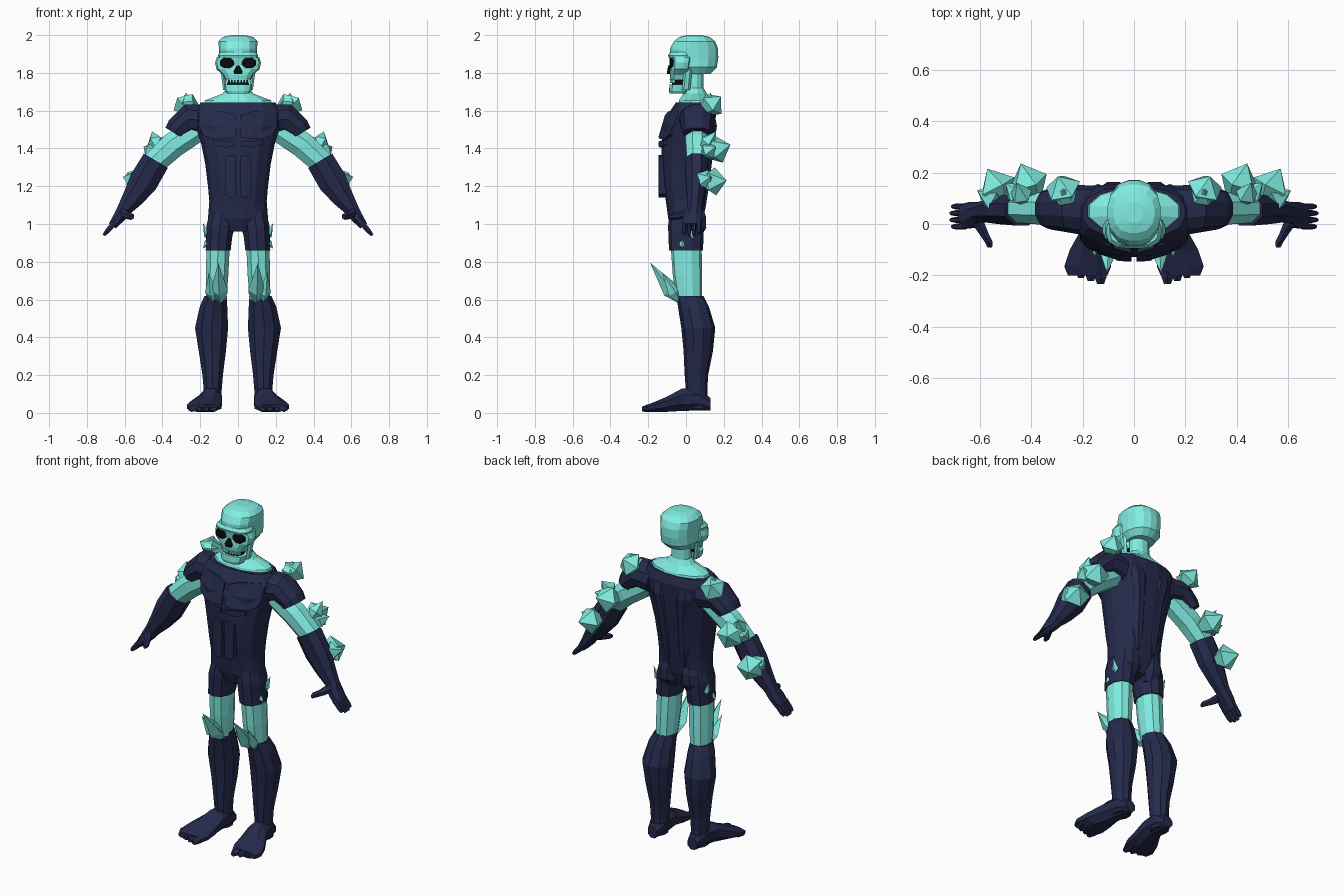
import bpy, bmesh, math
from mathutils import Vector


def material(name, col):
    m = bpy.data.materials.new(name)
    m.diffuse_color = (*col, 1)
    return m


TEAL = material("teal", (0.22, 0.85, 0.76))
NAVY = material("navy", (0.018, 0.023, 0.07))
BLACK = material("black", (0.003, 0.003, 0.004))


def finish(name, bm, mat, mirror):
    bmesh.ops.recalc_face_normals(bm, faces=bm.faces)
    me = bpy.data.meshes.new(name)
    bm.to_mesh(me)
    bm.free()
    me.materials.append(mat)
    ob = bpy.data.objects.new(name, me)
    bpy.context.collection.objects.link(ob)
    if mirror:
        mod = ob.modifiers.new("mirror", 'MIRROR')
        mod.use_mirror_merge = False
    return ob


def loft(name, secs, mat, n=8, frame='z', power=2.0, mirror=True):
    """Rings (x, y, z, ru, rv); frame z = level, y = upright, arm = follows path."""
    bm = bmesh.new()
    rings = []
    pts = [Vector(s[:3]) for s in secs]
    for i, s in enumerate(secs):
        u, v = Vector((1, 0, 0)), Vector((0, 1, 0))
        if frame == 'y':
            v = Vector((0, 0, 1))
        if frame == 'arm':
            t = pts[min(i + 1, len(pts) - 1)] - pts[max(i - 1, 0)]
            u = v.cross(t).normalized()
        ring = []
        for k in range(n):
            a = 2 * math.pi * (k + 0.5) / n
            c, d = math.cos(a), math.sin(a)
            f = (abs(c) ** power + abs(d) ** power) ** (-1 / power)
            ring.append(bm.verts.new(pts[i] + u * (s[3] * c * f) + v * (s[4] * d * f)))
        rings.append(ring)
    for a, b in zip(rings, rings[1:]):
        for k in range(n):
            j = (k + 1) % n
            bm.faces.new((a[k], a[j], b[j], b[k]))
    bm.faces.new(rings[0])
    bm.faces.new(rings[-1])
    return finish(name, bm, mat, mirror)


def crystal(name, base, tip, r, at=0.45, n=5, mat=TEAL):
    """Two pyramids sharing a ring."""
    bm = bmesh.new()
    base, tip = Vector(base), Vector(tip)
    q = (tip - base).to_track_quat('Z', 'Y')
    mid = base.lerp(tip, at)
    a, b = bm.verts.new(base), bm.verts.new(tip)
    ring = [bm.verts.new(mid + q @ Vector((r * math.cos(k * math.tau / n),
                                           r * math.sin(k * math.tau / n), 0))) for k in range(n)]
    for k in range(n):
        for e in (a, b):
            bm.faces.new((ring[k], ring[(k + 1) % n], e))
    return finish(name, bm, mat, True)


def plate(name, cols, yfun, thick, mat):
    """Curved armour plate from columns (x, z low, z high)."""
    bm = bmesh.new()
    rows = []
    for x, lo, hi in cols:
        rows.append([bm.verts.new((x, yfun(x, z) + d, z))
                     for z, d in ((lo, 0), (hi, 0), (hi, thick), (lo, thick))])
    for a, b in zip(rows, rows[1:]):
        for k in range(4):
            j = (k + 1) % 4
            bm.faces.new((a[k], a[j], b[j], b[k]))
    bm.faces.new(rows[0])
    bm.faces.new(rows[-1])
    return finish(name, bm, mat, True)


# Torso, collar and neck
loft("torso", [(0, 0, .96, .06, .07), (0, 0, 1.03, .16, .095), (0, 0, 1.12, .153, .107),
               (0, -.003, 1.2, .16, .118), (0, 0, 1.32, .175, .13), (0, .008, 1.42, .195, .138),
               (0, .015, 1.52, .225, .14), (0, .035, 1.59, .235, .125), (0, .045, 1.642, .2, .1)],
     NAVY, 16, power=2.5, mirror=False)
loft("collar_and_neck", [(0, .05, 1.6, .2, .1), (0, .05, 1.655, .18, .09), (0, .048, 1.69, .085, .065),
                         (0, .045, 1.72, .06, .05), (0, .045, 1.83, .058, .048)],
     TEAL, 12, mirror=False)

# Chest, belly and back armour
chest = lambda x, z: -.146 + 1.6 * x * x + max(0, z - 1.5) * .45
plate("chest_plate", [(.012, 1.46, 1.575), (.07, 1.45, 1.595), (.13, 1.45, 1.6), (.185, 1.47, 1.6),
                      (.21, 1.53, 1.58)], chest, .04, NAVY)
plate("rib_plate", [(.015, 1.41, 1.435), (.07, 1.405, 1.44), (.13, 1.42, 1.445)], chest, .04, NAVY)
plate("belly_plate", [(.01, 1.145, 1.36), (.04, 1.14, 1.365), (.07, 1.16, 1.355)],
      lambda x, z: -.145 + .003 * (x > .05), .04, NAVY)
loft("back_muscle", [(.05, .07, 1.08, .025, .035), (.055, .085, 1.2, .04, .04),
                     (.065, .105, 1.4, .045, .045), (.08, .125, 1.52, .06, .042),
                     (.09, .11, 1.6, .05, .04)], NAVY)
loft("buttock", [(.07, .04, .93, .04, .04), (.075, .05, .98, .065, .062), (.075, .05, 1.04, .06, .06),
                 (.06, .04, 1.1, .04, .05)], NAVY)

# Head: cranium, face, jaw, teeth
loft("cranium", [(0, .045, 1.795, .075, .085), (0, .042, 1.83, .1, .122), (0, .042, 1.88, .099, .13),
                 (0, .042, 1.93, .102, .128), (0, .045, 1.967, .104, .11), (0, .045, 1.99, .08, .08),
                 (0, .045, 2.0, .035, .04)], TEAL, 16, power=2.5, mirror=False)
loft("face", [(0, -.03, 1.762, .068, .052), (0, -.03, 1.79, .08, .056), (0, -.025, 1.82, .115, .058),
              (0, -.022, 1.855, .122, .058), (0, -.02, 1.885, .112, .062)],
     TEAL, 16, power=3, mirror=False)
loft("brow", [(0, -.03, 1.878, .105, .06), (0, -.03, 1.893, .107, .066), (0, -.02, 1.91, .095, .064)],
     TEAL, 16, power=3, mirror=False)
loft("jaw", [(0, -.04, 1.69, .058, .046), (0, -.038, 1.705, .07, .052), (0, -.035, 1.738, .076, .052)],
     TEAL, 14, power=3, mirror=False)
loft("jaw_branch", [(.068, 0, 1.71, .012, .022), (.085, .012, 1.83, .012, .022)], TEAL, 6)
loft("mouth_inside", [(0, -.03, 1.73, .056, .044), (0, -.03, 1.765, .056, .046)],
     BLACK, 12, power=3, mirror=False)
for i in range(4):
    x = .009 + i * .0155
    y = -.079 + i * i * .0015
    loft("upper_tooth", [(x, y, 1.747, .006, .007), (x, y, 1.768, .0085, .009)], TEAL, 4, power=4)
loft("eye_socket", [(.058, -.087, 1.853, .028, .021), (.058, -.082, 1.853, .037, .029),
                    (.06, -.05, 1.853, .037, .029)], BLACK, 8, 'y', 3)
loft("nose_hole", [(0, -.09, 1.793, .022, .012), (0, -.09, 1.807, .028, .01), (0, -.084, 1.84, .008, .01)],
     BLACK, 6, mirror=False)

# Arms, gloves and fingers
loft("sleeve", [(.16, .05, 1.545, .09, .1), (.26, .06, 1.555, .085, .092), (.32, .06, 1.505, .067, .082),
                (.335, .06, 1.48, .06, .078)], NAVY, 10, 'arm')
loft("upper_arm", [(.2, .055, 1.51, .07, .065), (.34, .06, 1.42, .074, .068), (.46, .06, 1.31, .066, .058)],
     TEAL, 8, 'arm')
loft("glove", [(.435, .055, 1.335, .08, .066), (.5, .055, 1.225, .083, .06), (.555, .05, 1.14, .062, .048),
               (.6, .045, 1.08, .043, .042), (.63, .035, 1.035, .034, .055), (.665, .03, .99, .024, .052)],
     NAVY, 8, 'arm')
for i in range(4):
    y = -.01 + i * .026
    e = .008 * (i in (1, 2))
    loft("finger", [(.655, y, 1.005, .017, .012), (.69, y, .965, .015, .012),
                    (.705 + e * .7, y, .948 - e, .009, .008)], NAVY, 6, 'arm')
loft("thumb", [(.61, .01, 1.06, .03, .025), (.585, -.035, 1.045, .022, .02), (.565, -.07, 1.04, .018, .018),
               (.56, -.092, 1.035, .01, .01)], NAVY, 6, 'y')

# Legs and boots
loft("short_leg", [(.085, 0, 1.07, .065, .085), (.095, 0, .99, .074, .095), (.105, 0, .86, .068, .09)],
     NAVY, 10, power=2.3)
loft("thigh", [(.105, 0, .9, .064, .082), (.11, .008, .73, .061, .078), (.115, .018, .6, .055, .068)],
     TEAL, 10, power=2.3)
loft("boot", [(.118, .02, .62, .062, .072), (.13, .04, .56, .077, .082), (.14, .065, .45, .092, .09),
              (.136, .065, .33, .076, .078), (.134, .055, .2, .057, .062), (.134, .056, .12, .05, .057),
              (.135, .06, .02, .046, .06)], NAVY, 10)
loft("foot", [(.133, .13, .045, .033, .035), (.135, .07, .07, .052, .06), (.145, -.02, .07, .062, .062),
              (.168, -.1, .046, .085, .042), (.18, -.165, .032, .095, .028), (.18, -.2, .026, .08, .02)],
     NAVY, 8, 'y', 2.5)
for i in range(4):
    x, y, r = .13 + i * .038, -.228 + i * .012, .026 - i * .002
    loft("toe", [(x - .004, -.15, .03, r, .024), (x, y + .02, .024, r, .02), (x, y - .005, .02, r * .6, .012)],
         NAVY, 6, 'y')

# Crystals on shoulders, arms, knees and hips
crystal("shoulder_crystal", (.25, .07, 1.575), (.295, .185, 1.675), .072, .6)
crystal("shoulder_shard", (.26, .1, 1.58), (.275, .13, 1.695), .05, .5)
crystal("arm_crystal", (.37, .06, 1.36), (.44, .235, 1.42), .078, .6)
crystal("arm_shard", (.42, .07, 1.38), (.455, .16, 1.49), .045, .5)
crystal("arm_side_shard", (.42, .08, 1.37), (.5, .16, 1.41), .045, .5)
crystal("elbow_crystal", (.49, .06, 1.22), (.57, .215, 1.23), .078, .55)
crystal("elbow_shard", (.5, .08, 1.22), (.61, .13, 1.25), .055, .5)
crystal("knee_spike", (.095, -.02, .57), (.105, -.19, .795), .045, .35, 4)
crystal("inner_knee_spike", (.085, -.02, .58), (.085, -.12, .72), .03, .4, 4)
crystal("outer_knee_spike", (.13, -.02, .57), (.155, -.125, .74), .035, .4, 4)
crystal("hip_shard", (.15, .03, .9), (.185, .045, 1.005), .018, .4, 4)
crystal("low_hip_shard", (.14, -.02, .93), (.185, -.02, .87), .018, .5, 4)
